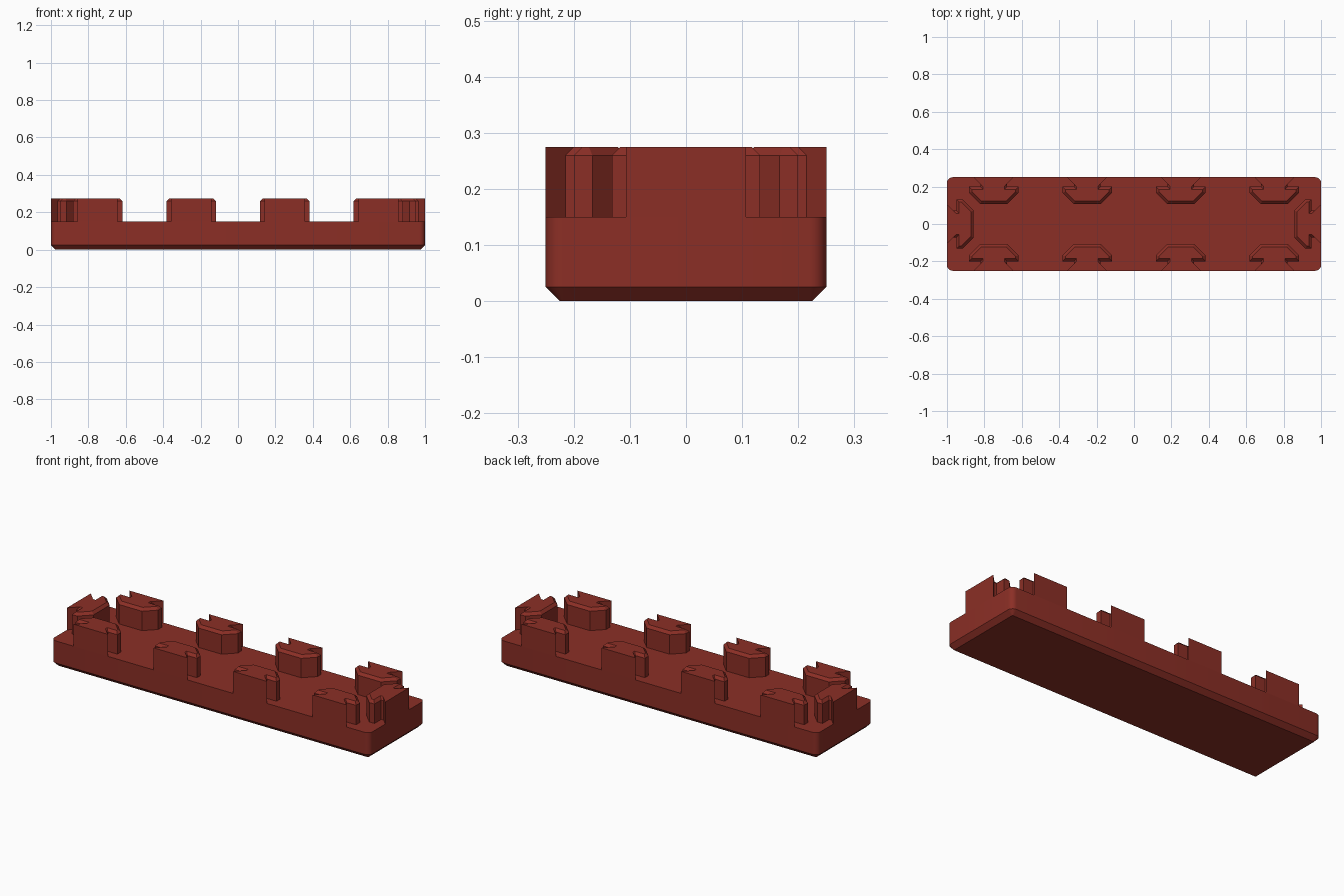
import bpy, bmesh, math
from mathutils import Matrix

if "Cube" in bpy.data.objects:
    bpy.data.objects.remove(bpy.data.objects["Cube"])

HALF_X, HALF_Y = 1.0, 0.25
DECK_Z, RIM_Z, TOP_Z = 0.15, 0.26, 0.275

red = bpy.data.materials.new("brick_red")
red.diffuse_color = (0.26, 0.028, 0.019, 1)
red.use_nodes = True
red.node_tree.nodes["Principled BSDF"].inputs["Base Color"].default_value = red.diffuse_color


def stack(name, layers, matrix=Matrix(), open_bottom=False):
    """Skin a stack of (outline, z) layers with equal point counts."""
    bm = bmesh.new()
    rings = [[bm.verts.new((x, y, z)) for x, y in pts] for pts, z in layers]
    bottom = bm.faces.new(rings[0])
    bm.faces.new(rings[-1])
    n = len(rings[0])
    for a, b in zip(rings, rings[1:]):
        for i in range(n):
            j = (i + 1) % n
            bm.faces.new((a[i], a[j], b[j], b[i]))
    # points shared between layers collapse cleanly
    bmesh.ops.remove_doubles(bm, verts=bm.verts, dist=1e-5)
    bmesh.ops.recalc_face_normals(bm, faces=bm.faces)
    if open_bottom:
        bmesh.ops.delete(bm, geom=[bottom], context='FACES_ONLY')
    bm.transform(matrix)
    me = bpy.data.meshes.new(name)
    bm.to_mesh(me)
    bm.free()
    me.materials.append(red)
    ob = bpy.data.objects.new(name, me)
    bpy.context.collection.objects.link(ob)
    return ob


def rounded_rect(hx, hy, r, steps=6):
    pts = []
    for k, (sx, sy) in enumerate(((1, 1), (-1, 1), (-1, -1), (1, -1))):
        for i in range(steps + 1):
            a = math.pi / 2 * (k + i / steps)
            pts.append((sx * (hx - r) + r * math.cos(a),
                        sy * (hy - r) + r * math.sin(a)))
    return pts


# Base plate with rounded corners and a chamfered underside
wide = rounded_rect(HALF_X, HALF_Y, 0.03)
narrow = rounded_rect(HALF_X - 0.025, HALF_Y - 0.025, 0.005)
base = stack("base_plate", [(narrow, 0), (wide, 0.025), (wide, DECK_Z)])
bpy.context.view_layer.objects.active = base
base.select_set(True)
bpy.ops.object.shade_smooth_by_angle(angle=math.radians(30))


# Clip outline: dovetail mouth, neck, hooked head; y runs inward from the edge
def mirrored(half):
    return half + [(-x, y) for x, y in reversed(half)]


body = mirrored([(0.107, 0), (0.072, 0.035), (0.072, 0.05),
                 (0.132, 0.05), (0.132, 0.083), (0.072, 0.143)])
cap = mirrored([(0.107, 0), (0.057, 0.05), (0.057, 0.065),
                (0.117, 0.065), (0.117, 0.077), (0.066, 0.128)])


def clip(name, x, y, angle):
    m = Matrix.Translation((x, y, 0)) @ Matrix.Rotation(math.radians(angle), 4, 'Z')
    # the dovetail mouth stays straight to the top, the rest is chamfered
    stack(name, [(body, DECK_Z), (body, RIM_Z), (cap, TOP_Z)], m, True)


# Four clips on each long side, one at each end
for i, x in enumerate((-0.75, -0.25, 0.25, 0.75), 1):
    clip(f"front_clip_{i}", x, -HALF_Y, 0)
    clip(f"back_clip_{i}", x, HALF_Y, 180)
clip("right_end_clip", HALF_X, 0, 90)
clip("left_end_clip", -HALF_X, 0, -90)
